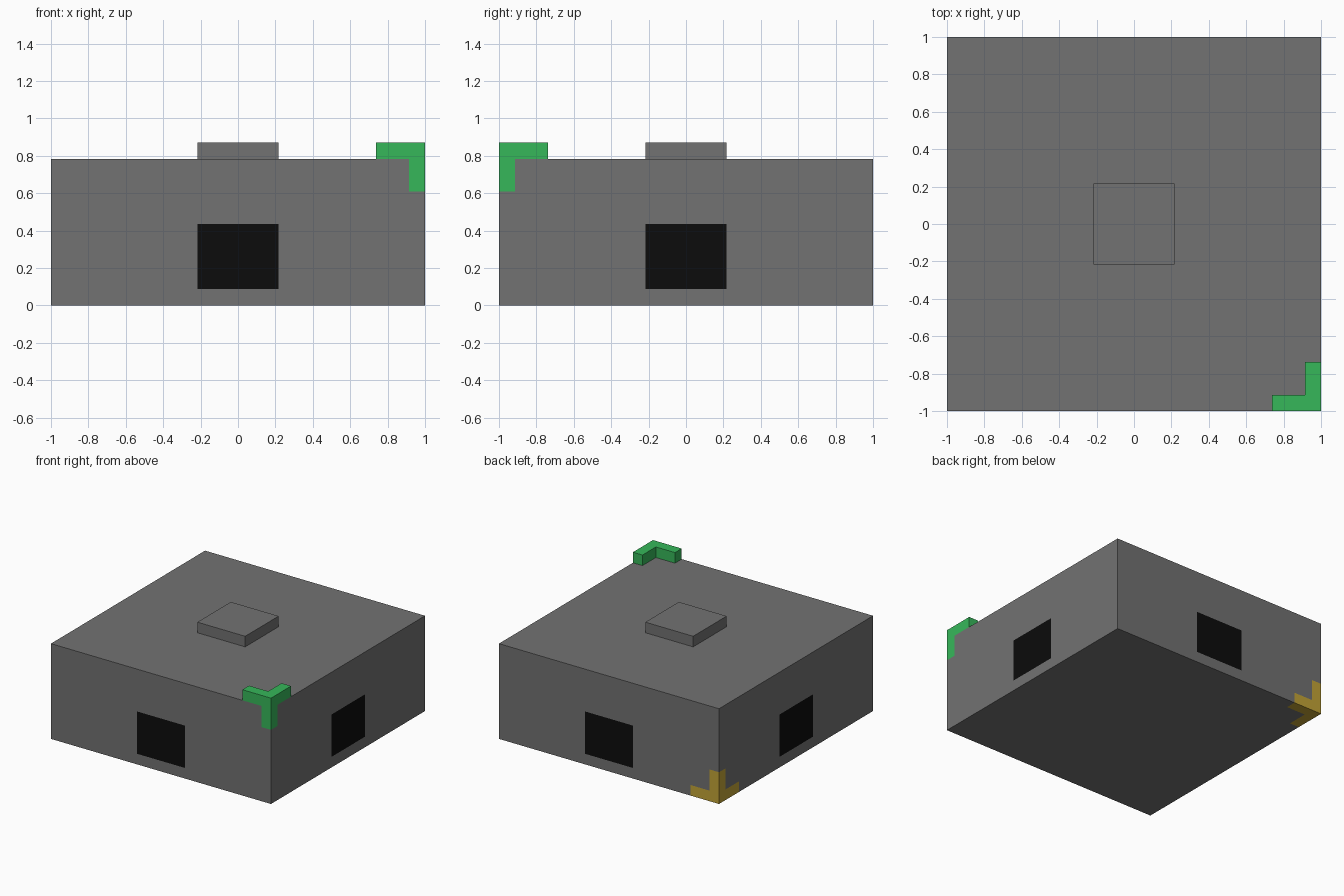
import bpy, bmesh
from mathutils import Vector

U = 2 / 23           # one block of the building grid
HALF = 11.5          # half the body width, in blocks
BODY_H, TOP_H = 9, 10

old = bpy.data.objects.get("Cube")
if old:
    bpy.data.objects.remove(old, do_unlink=True)


def material(name, rgb):
    m = bpy.data.materials.new(name)
    m.use_nodes = True
    m.diffuse_color = (*rgb, 1)
    m.node_tree.nodes["Principled BSDF"].inputs["Base Color"].default_value = (*rgb, 1)
    return m


GRAY = material("stone gray", (0.168, 0.168, 0.168))
BLACK = material("window black", (0.0035, 0.0035, 0.0035))
GREEN = material("bracket green", (0.037, 0.474, 0.102))
YELLOW = material("bracket yellow", (0.54, 0.37, 0.037))


def finish(name, bm, mats):
    bmesh.ops.scale(bm, vec=(U, U, U), verts=bm.verts)
    bmesh.ops.recalc_face_normals(bm, faces=bm.faces)
    mesh = bpy.data.meshes.new(name)
    bm.to_mesh(mesh)
    bm.free()
    for m in mats:
        mesh.materials.append(m)
    obj = bpy.data.objects.new(name, mesh)
    bpy.context.collection.objects.link(obj)
    return obj


def prism(outline, z0, z1):
    """Closed prism from a flat outline, in blocks."""
    bm = bmesh.new()
    base = bm.faces.new([bm.verts.new((x, y, z0)) for x, y in outline])
    top = bmesh.ops.extrude_face_region(bm, geom=[base], use_keep_orig=True)
    verts = [v for v in top["geom"] if isinstance(v, bmesh.types.BMVert)]
    bmesh.ops.translate(bm, vec=(0, 0, z1 - z0), verts=verts)
    return bm


def square(h):
    return [(-h, -h), (h, -h), (h, h), (-h, h)]


def in_bracket(point, corner):
    """True within three arms, one block thick and three long, from a corner."""
    d = sorted(abs(p - c) for p, c in zip(point, corner))
    return d[1] < 1 and d[2] < 3


def body_material(c):
    if in_bracket(c, (HALF, -HALF, TOP_H)):
        return 2
    if in_bracket(c, (-HALF, HALF, 0)):
        return 3
    if 1 < c.z < 5 and min(abs(c.x), abs(c.y)) < 2.5:
        return 1
    return 0


# Body, cut along the edges of the windows and flush corner brackets
bm = prism(square(HALF), 0, BODY_H)
side_cuts = [s * d for d in (2.5, HALF - 3, HALF - 1) for s in (-1, 1)]
for axis, cuts in enumerate((side_cuts, side_cuts, (1, 3, 5, 7))):
    normal = Vector([float(i == axis) for i in range(3)])
    for cut in cuts:
        geom = bm.verts[:] + bm.edges[:] + bm.faces[:]
        bmesh.ops.bisect_plane(bm, geom=geom, plane_co=normal * cut, plane_no=normal)
for f in bm.faces:
    f.material_index = body_material(f.calc_center_median())
finish("body", bm, [GRAY, BLACK, GREEN, YELLOW])

# Raised square on the roof
finish("roof_cap", prism(square(2.5), BODY_H, TOP_H), [GRAY])

# Raised part of the front corner bracket
a, b, c = HALF, HALF - 1, HALF - 3
outline = [(c, -a), (a, -a), (a, -c), (b, -c), (b, -b), (c, -b)]
finish("corner_bracket", prism(outline, BODY_H, TOP_H), [GREEN])
